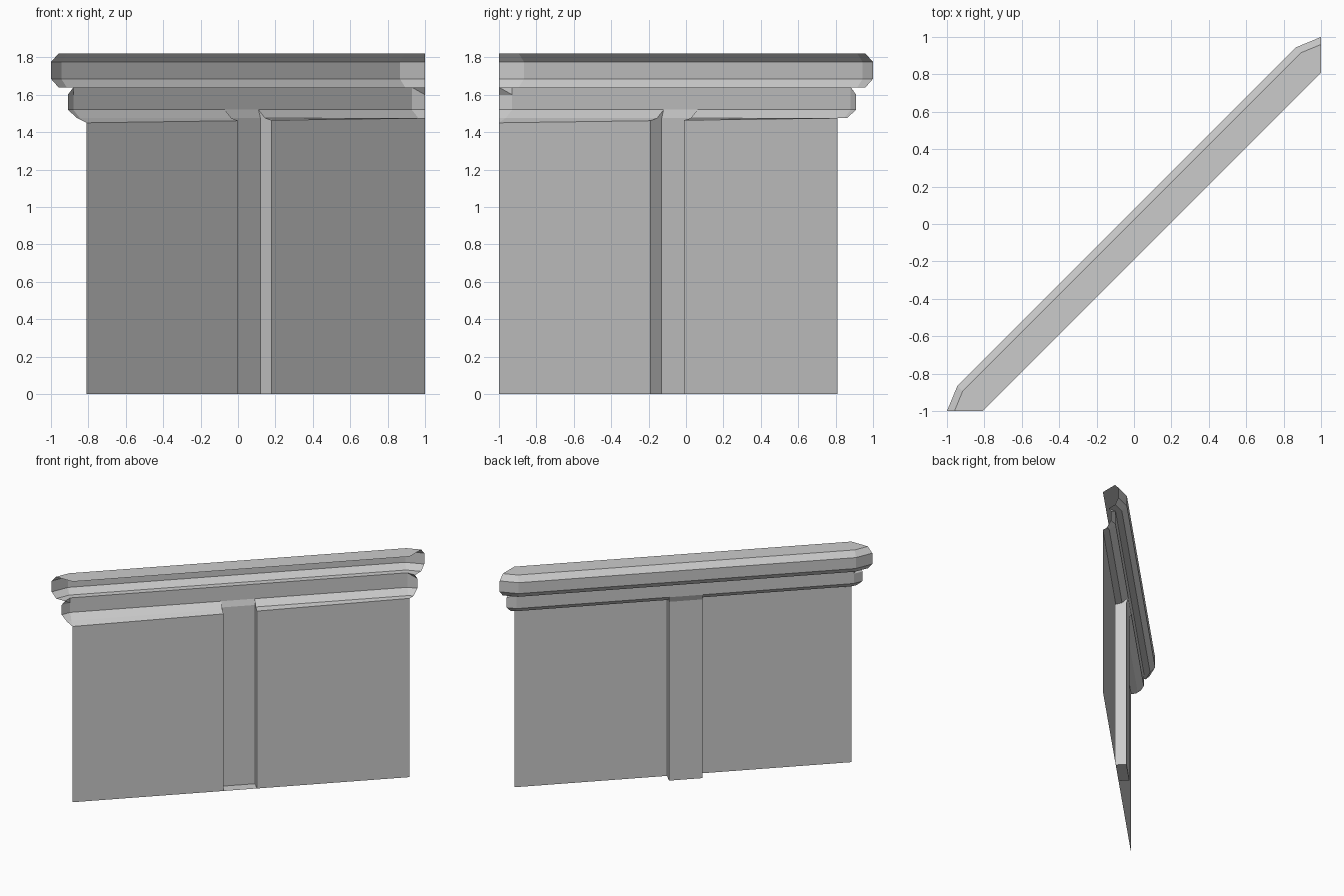
import bpy, bmesh, math
from mathutils import Vector

if "Cube" in bpy.data.objects:
    bpy.data.objects.remove(bpy.data.objects["Cube"])

A, B = Vector((-0.81, -1, 0)), Vector((1, 0.81, 0))   # ends of the wall line
S = math.sqrt(0.5)
OUT = Vector((-S, S, 0))                               # back side of the wall
G0, G1 = A.lerp(B, 0.4475), A.lerp(B, 0.547)           # edges of the centre pier

# stations along the wall: base point and outward direction (fanned at the ends)
STATIONS = [(A, Vector((-1, 0, 0))), (A, OUT), (G0, OUT),
            (G1, OUT), (B, OUT), (B, Vector((0, 1, 0)))]


def pt(base, r, z, d=OUT):
    return base + d * r + Vector((0, 0, z))


def wall_top(base):
    return 1.45 + 0.025 * (base.x - A.x) / (B.x - A.x)


def make(name, faces):
    bm = bmesh.new()
    for f in faces:
        bm.faces.new([bm.verts.new(p) for p in f])
    bmesh.ops.remove_doubles(bm, verts=bm.verts, dist=0.0005)
    bmesh.ops.dissolve_limit(bm, angle_limit=0.005, verts=bm.verts, edges=bm.edges)
    bmesh.ops.recalc_face_normals(bm, faces=bm.faces)
    me = bpy.data.meshes.new(name)
    bm.to_mesh(me)
    bm.free()
    ob = bpy.data.objects.new(name, me)
    bpy.context.collection.objects.link(ob)
    return ob


# cornice profile (offset, height) swept along the stations, lid down to wall top
PROFILE = [(0, 1.82), (0.15, 1.82), (0.19, 1.775), (0.19, 1.685), (0.15, 1.64),
           (0.10, 1.64), (0.10, 1.60), (0.10, 1.52), (0.05, 1.475), (0, None)]


def profile_point(i, k):
    base, d = STATIONS[i]
    r, z = PROFILE[k]
    if k == 5 and i in (0, 5):        # lower tier tapers at the open ends
        r = 0.07
    return pt(base, r, wall_top(base) if z is None else z, d)


faces = []
for i in range(len(STATIONS) - 1):
    last = 7 if i == 2 else len(PROFILE) - 1   # pier cuts through lower chamfer
    for k in range(last):
        q = [profile_point(i, k), profile_point(i + 1, k),
             profile_point(i + 1, k + 1), profile_point(i, k + 1)]
        q = [p for n, p in enumerate(q) if (p - q[n - 1]).length > 1e-5]
        if len(q) < 3:
            continue
        if len(q) == 4 and i in (0, 4):        # end facets may be twisted
            faces += [[q[0], q[1], q[2]], [q[0], q[2], q[3]]]
        else:
            faces.append(q)
make("cornice", faces)

# thin wall panels either side of the pier
make("wall_panels", [[pt(p, 0, 0), pt(q, 0, 0), pt(q, 0, wall_top(q)), pt(p, 0, wall_top(p))]
                     for p, q in ((A, G0), (G1, B))])

# hollow pier: sides, back, flare into cornice, floor
D = 0.085
faces = [[pt(g, r, z) for r, z in ((0, 0), (0, wall_top(g)), (0.05, 1.475),
                                   (0.10, 1.52), (D, 1.475), (D, 0))] for g in (G0, G1)]
section = [(0, 0), (D, 0), (D, 1.475), (0.10, 1.52)]
for a, b in zip(section, section[1:]):
    faces.append([pt(G0, *a), pt(G1, *a), pt(G1, *b), pt(G0, *b)])
make("centre_pier", faces)
